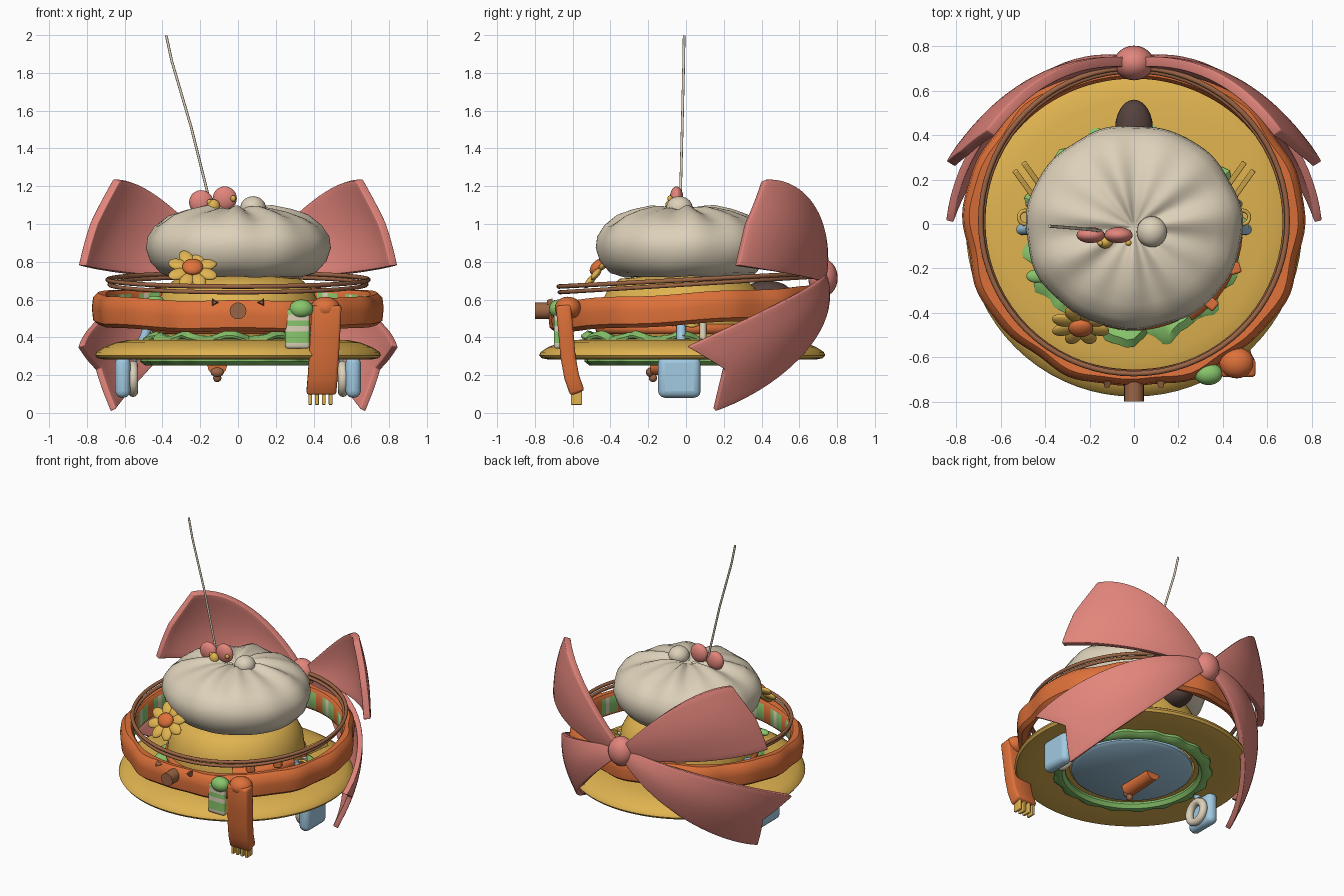
import bpy, bmesh
from math import sin, cos, pi, radians
from mathutils import Vector, Matrix

cube = bpy.data.objects.get("Cube")
if cube:
    bpy.data.objects.remove(cube, do_unlink=True)


def material(name, r, g, b):
    m = bpy.data.materials.new(name)
    m.use_nodes = True
    m.diffuse_color = (r, g, b, 1)
    m.node_tree.nodes["Principled BSDF"].inputs["Base Color"].default_value = (r, g, b, 1)
    return m


PINK = material("rose pink", .76, .235, .20)
ORANGE = material("burnt orange", .73, .165, .042)
YELLOW = material("mustard yellow", .74, .45, .08)
CREAM = material("cream", .72, .635, .485)
GREEN = material("leaf green", .25, .56, .15)
BLUE = material("pale blue", .36, .59, .76)
BROWN = material("wood brown", .33, .13, .06)
DARK = material("dark brown", .09, .053, .045)


def finish(ob, name, mat, angle=40):
    ob.name = name
    ob.data.materials.append(mat)
    bpy.ops.object.select_all(action='DESELECT')
    ob.select_set(True)
    bpy.context.view_layer.objects.active = ob
    bpy.ops.object.shade_smooth_by_angle(angle=radians(angle))
    return ob


def make(name, bm, mat, angle=40):
    bmesh.ops.recalc_face_normals(bm, faces=bm.faces)
    me = bpy.data.meshes.new(name)
    bm.to_mesh(me)
    bm.free()
    ob = bpy.data.objects.new(name, me)
    bpy.context.collection.objects.link(ob)
    return finish(ob, name, mat, angle)


def ball(name, mat, loc, size, rot=(0, 0, 0)):
    bpy.ops.mesh.primitive_uv_sphere_add(segments=24, ring_count=14, location=loc, rotation=rot)
    bpy.context.object.scale = size
    return finish(bpy.context.object, name, mat)


def box(name, mat, loc, size, rot=(0, 0, 0), bevel=0.01):
    bpy.ops.mesh.primitive_cube_add(size=1, location=loc, rotation=rot)
    ob = bpy.context.object
    ob.scale = size
    bpy.ops.object.transform_apply(location=False, rotation=False, scale=True)
    mod = ob.modifiers.new("round", 'BEVEL')
    mod.width, mod.segments = bevel, 3
    return finish(ob, name, mat)


def rod(name, mat, points, radius):
    cu = bpy.data.curves.new(name, 'CURVE')
    cu.dimensions, cu.bevel_depth, cu.use_fill_caps = '3D', radius, True
    sp = cu.splines.new('POLY')
    sp.points.add(len(points) - 1)
    for p, co in zip(sp.points, points):
        p.co = (*co, 1)
    ob = bpy.data.objects.new(name, cu)
    ob.data.materials.append(mat)
    bpy.context.collection.objects.link(ob)


def ring(name, mat, loc, big, small, rot=(0, 0, 0)):
    bpy.ops.mesh.primitive_torus_add(major_segments=72, minor_segments=12, location=loc,
                                     rotation=rot, major_radius=big, minor_radius=small)
    return finish(bpy.context.object, name, mat)


def lathe(name, mat, profile, n=72, warp=None, closed=False, angle=40, centre_y=-0.02):
    """Turn (radius, z) points about z; warp changes a point by its angle."""
    bm = bmesh.new()
    rows = []
    for i in range(n):
        a = 2 * pi * i / n
        row = []
        for r, z in profile:
            if warp:
                r, z = warp(a, r, z)
            row.append(bm.verts.new((r * cos(a), r * sin(a) + centre_y, z)))
        rows.append(row)
    m = len(profile)
    for i in range(n):
        p, q = rows[i], rows[(i + 1) % n]
        for k in range(m if closed else m - 1):
            bm.faces.new((p[k], q[k], q[(k + 1) % m], p[(k + 1) % m]))
    bmesh.ops.remove_doubles(bm, verts=bm.verts, dist=1e-5)
    return make(name, bm, mat, angle)


# Brim, crown and base plate
lathe("hat_brim", YELLOW, [(.40, .295), (.60, .285), (.71, .283), (.745, .29), (.757, .305),
                           (.75, .322), (.71, .348), (.65, .372), (.58, .386), (.40, .392)],
      closed=True)
lathe("hat_crown", YELLOW, [(.44, .32), (.445, .46), (.43, .58), (.39, .66), (.33, .71), (0, .74)])
lathe("base_plate", BLUE, [(0, .262), (.37, .265), (.39, .28), (.39, .30), (0, .30)])


# Ruffled leaves above and below the brim
def ruffle(a, r, z):
    edge = r > .45
    return r + edge * (.022 * sin(14 * a) + .012 * sin(23 * a)), z + edge * .016 * sin(11 * a + 1)


lathe("upper_leaf", GREEN, [(.40, .41), (.455, .42), (.49, .395), (.485, .382), (.42, .385)],
      96, ruffle, True, centre_y=-.05)
lathe("lower_leaf", GREEN, [(.43, .275), (.45, .252), (.485, .252), (.51, .272), (.51, .288),
                            (.43, .288)], 96,
      lambda a, r, z: (r + (.01 * sin(18 * a) if r > .47 else 0), z), True)
ring("filling_ring", ORANGE, (0, -.02, .445), .43, .03)


# Pleated cap with button
def pleat(a, r, z):
    fold = .5 * sin(11 * a) + .5 * sin(7 * a + 1)
    lift = .016 if z > 1 else .004
    return r * (1 + .012 * fold) * (1 - .06 * sin(a) ** 2), z + lift * fold * min(1, r / .15)


lathe("pleated_cap", CREAM,
      [(0, .73), (.34, .72), (.41, .74), (.465, .80), (.488, .87), (.48, .93), (.44, .99),
       (.37, 1.035), (.28, 1.065), (.18, 1.085), (.09, 1.085), (.03, 1.065), (0, 1.06)],
      120, pleat, angle=80, centre_y=-.015)
ball("cap_button", CREAM, (.08, -.035, 1.085), (.068, .07, .062))


# Scarf band: tilted, wavy outside, striped inside
def band(a, r, z):
    wave = .008 * sin(9 * a) + .005 * sin(16 * a + 2)
    return (r + (wave if r > .73 else 0)) * (1 - .045 * sin(a) ** 2), \
        z + .04 * sin(a) + .004 * sin(7 * a)


scarf = lathe("scarf_band", ORANGE,
              [(.685, .495), (.70, .475), (.735, .468), (.76, .488), (.767, .555), (.76, .608),
               (.735, .633), (.70, .63), (.685, .61)], 120, band, True, centre_y=0)
for m in (GREEN, CREAM):
    scarf.data.materials.append(m)
for p in scarf.data.polygons:
    flat = Vector((p.center.x, p.center.y))
    if flat.dot(p.normal.xy) < 0 and abs(p.normal.z) < .5:
        step = int((flat.angle_signed(Vector((1, 0))) + pi) / (2 * pi) * 120)
        p.material_index = (0, 1, 1, 2, 1, 0)[step % 6]

# Scarf face
bpy.ops.mesh.primitive_cylinder_add(vertices=24, radius=.044, depth=.09,
                                    location=(0, -.755, .54), rotation=(pi / 2, 0, 0))
finish(bpy.context.object, "nose", BROWN)
for s in (-1, 1):
    bpy.ops.mesh.primitive_cone_add(vertices=3, radius1=.024, radius2=.014, depth=.03,
                                    location=(s * .125, -.722, .585), rotation=(pi / 2, s * .5, 0))
    finish(bpy.context.object, "eye", BROWN)

# Wire hoops
ring("upper_hoop", BROWN, (0, .015, .705), .69, .012, (radians(3), 0, 0))
ring("lower_hoop", BROWN, (0, .01, .68), .68, .011, (radians(3.5), 0, 0))


# Scarf ends with knots and fringe
def strip(name, mat, x0, x1, path, thick, lean):
    """Hanging strip along (y, z) points."""
    bm = bmesh.new()
    rows = [[bm.verts.new((x + lean * i, y, z)) for x in (x0, x1)] for i, (y, z) in enumerate(path)]
    for p, q in zip(rows, rows[1:]):
        bm.faces.new((p[0], p[1], q[1], q[0]))
    ob = make(name, bm, mat)
    mod = ob.modifiers.new("thickness", 'SOLIDIFY')
    mod.thickness, mod.offset = thick, 0
    bev = ob.modifiers.new("round", 'BEVEL')
    bev.width, bev.segments = .014, 2
    return ob


strip("long_scarf_end", ORANGE, .39, .548,
      [(-.65, .57), (-.635, .42), (-.625, .30), (-.605, .19), (-.575, .105)], .08, -.007)
short = strip("short_scarf_end", GREEN, .25, .38,
              [(-.68, .55 - .03 * i) for i in range(8)], .04, 0)
short.data.materials.append(CREAM)
for i, p in enumerate(short.data.polygons):
    p.material_index = int(i in (1, 3, 6))
ball("long_end_knot", ORANGE, (.462, -.625, .555), (.078, .07, .06))
ball("short_end_knot", GREEN, (.335, -.675, .55), (.064, .05, .05))
for i in range(4):
    box("fringe", YELLOW, (.382 + .036 * i, -.58, .08), (.02, .06, .075), bevel=.005)


# Large bow at the back
def through(pts, t):
    """Cubic passing through four points at thirds."""
    a, b, c, d = (Vector(p) for p in pts)
    n = (t * 3, t * 3 - 1, t * 3 - 2, t * 3 - 3)
    return (a * (-n[1] * n[2] * n[3] / 6) + b * (n[0] * n[2] * n[3] / 2)
            - c * (n[0] * n[1] * n[3] / 2) + d * (n[0] * n[1] * n[2] / 6))


def bow_piece(name, top, bottom, notch, puff, thick):
    bm = bmesh.new()
    nu, nv = 20, 12
    rows = []
    for i in range(nu + 1):
        row = []
        for j in range(nv + 1):
            v = j / nv
            u = i / nu * (1 - notch * (1 - abs(2 * v - 1)))
            p = through(top, u).lerp(through(bottom, u), v)
            out = Vector((p.x, p.y, 0)).normalized()
            row.append(bm.verts.new(p + out * puff * sin(pi * v) * sin(pi * (u * .75 + .05))))
        rows.append(row)
    for p, q in zip(rows, rows[1:]):
        for j in range(nv):
            bm.faces.new((p[j], p[j + 1], q[j + 1], q[j]))
    ob = make(name, bm, PINK, 60)
    ob.modifiers.new("other_side", 'MIRROR')
    mod = ob.modifiers.new("thickness", 'SOLIDIFY')
    mod.thickness, mod.offset = thick, 0
    bev = ob.modifiers.new("round", 'BEVEL')
    bev.width, bev.segments = thick * .4, 3


bow_piece("bow_loops", [(.04, .73, .78), (.30, .69, 1.04), (.50, .57, 1.19), (.645, .41, 1.23)],
          [(.04, .71, .69), (.35, .655, .715), (.63, .495, .745), (.825, .27, .78)], -.04, .025, .045)
bow_piece("bow_tails", [(.04, .72, .74), (.42, .64, .66), (.70, .37, .52), (.83, .01, .35)],
          [(.04, .74, .66), (.30, .68, .41), (.52, .46, .18), (.66, .15, .015)], .11, .03, .035)
ball("bow_knot", PINK, (0, .725, .715), (.09, .078, .10))

# Side ear pieces, struts and snack sticks
for s in (-1, 1):
    box("ear_piece", BLUE, (s * .61, -.035, .19), (.08, .225, .22), bevel=.035)
    ring("ear_pad", CREAM, (s * .555, -.035, .18), .07, .026, (0, pi / 2, 0))
    rod("ear_strut", BLUE, [(s * .56, -.025, .28), (s * .495, -.025, .40), (s * .465, -.025, .50)], .025)
    rod("cream_stick", CREAM, [(s * .47, .09, .39), (s * .46, .09, .48)], .018)
    ring("side_charm", YELLOW, (s * .49, .03, .47), .03, .009, (0, .3, 0))
    for i in (-1, 1):
        box("snack_stick", YELLOW, (s * (.475 + .02 * i), .20 - .018 * i, .52),
            (.15, .024, .024), (0, -s * .3, s * .95), .004)

# Fillings around the crown
rod("sausage", ORANGE, [(.45 * cos(radians(a)), .45 * sin(radians(a)) - .02, .50)
                        for a in range(-58, 0, 6)], .04)
for x, y, r in ((.455, -.20, .3), (.35, -.36, .9)):
    box("sausage_end", ORANGE, (x, y, .55), (.05, .05, .05), (0, 0, r))
ball("side_leaf", GREEN, (-.44, -.235, .60), (.045, .03, .02))
ball("rear_tongue", DARK, (0, .43, .63), (.085, .13, .07))

# Flower tilted toward the front
tilt = Matrix.Rotation(radians(50), 3, 'X')
heart = Vector((-.24, -.455, .76))
for i in range(8):
    turn = tilt @ Matrix.Rotation(2 * pi * (i + .5) / 8, 3, 'Z')
    ball("petal", YELLOW, heart + turn @ Vector((.085, 0, 0)), (.052, .036, .018), turn.to_euler())
ball("flower_middle", ORANGE, heart + tilt @ Vector((0, 0, .02)), (.055, .05, .03), tilt.to_euler())

# Cap ornament with thin antenna
for x, z in ((-.195, 1.115), (-.07, 1.135)):
    ball("ornament_bead", PINK, (x, -.05, z), (.064, .036, .064))
    ball("ornament_stud", YELLOW, (x + .045, -.085, z), (.014, .014, .016))
ball("ornament_drop", YELLOW, (-.13, -.08, 1.095), (.034, .03, .036))
rod("antenna", CREAM, [(-.15, -.03, 1.12), (-.25, -.02, 1.52), (-.35, -.012, 1.86),
                       (-.38, -.01, 1.998)], .007)

# Hanging charm under the base
rod("charm_body", ORANGE, [(-.11, -.19, .25), (-.11, .06, .265)], .052)
ball("charm_tip", BROWN, (-.11, -.175, .185), (.022, .022, .022))
ball("charm_end", BROWN, (-.11, -.19, .215), (.035, .022, .025))
